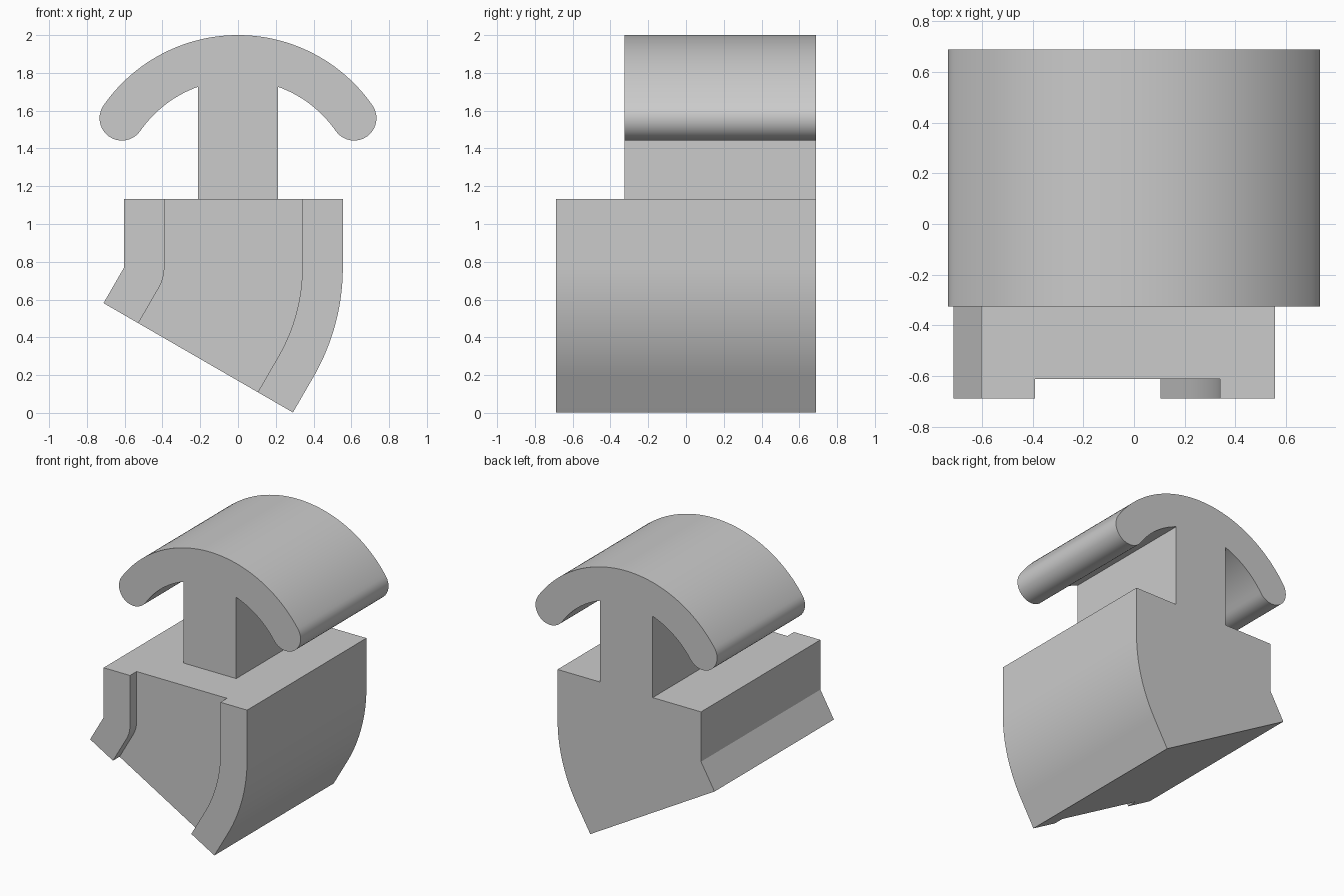
import bpy, bmesh
from math import sin, cos, radians, acos, degrees

cube = bpy.data.objects.get("Cube")
if cube:
    bpy.data.objects.remove(cube, do_unlink=True)

grey = bpy.data.materials.new("light_grey")
grey.use_nodes = True
colour = (0.6, 0.6, 0.6, 1)
grey.diffuse_color = colour
grey.node_tree.nodes["Principled BSDF"].inputs["Base Color"].default_value = colour

BACK, FRONT, STEM_FRONT = 0.688, -0.688, -0.325
DECK = 1.133


def finish(name, bm):
    """Turn a bmesh into a smooth object with sharp edges kept."""
    bmesh.ops.remove_doubles(bm, verts=bm.verts, dist=1e-5)
    bmesh.ops.recalc_face_normals(bm, faces=bm.faces)
    mesh = bpy.data.meshes.new(name)
    bm.to_mesh(mesh)
    bm.free()
    mesh.materials.append(grey)
    obj = bpy.data.objects.new(name, mesh)
    bpy.context.collection.objects.link(obj)
    bpy.ops.object.select_all(action="DESELECT")
    obj.select_set(True)
    bpy.context.view_layer.objects.active = obj
    bpy.ops.object.shade_smooth_by_angle(angle=radians(25))


def arc(cx, cz, r, a, b, n):
    """Points on an arc from angle a to b, in degrees."""
    steps = [radians(a + (b - a) * i / n) for i in range(n + 1)]
    return [(cx + r * cos(t), cz + r * sin(t)) for t in steps]


# Body: channelled section swept straight down, through a bend, then straight
PIVOT_X, PIVOT_Z, BEND, TAIL = -0.603, 0.77, 30, 0.218
WIDTH, LIP_L, LIP_R, CHANNEL = 1.158, 0.213, 0.943, -0.612
section = [(0, FRONT), (LIP_L, FRONT), (LIP_L, CHANNEL), (LIP_R, CHANNEL),
           (LIP_R, FRONT), (WIDTH, FRONT), (WIDTH, BACK), (0, BACK)]


def station(angle, along):
    """Section points turned by angle and moved along the sweep direction."""
    t = radians(angle)
    return [(PIVOT_X + r * cos(t) - along * sin(t), y,
             PIVOT_Z - r * sin(t) - along * cos(t)) for r, y in section]


bm = bmesh.new()
N = 24
stations = [station(0, PIVOT_Z - DECK)]
stations += [station(BEND * i / N, 0) for i in range(N + 1)]
stations.append(station(BEND, TAIL))
rings = [[bm.verts.new(p) for p in s] for s in stations]
for a, b in zip(rings, rings[1:]):
    for i in range(len(section)):
        j = (i + 1) % len(section)
        bm.faces.new((a[i], a[j], b[j], b[i]))
bm.faces.new(rings[0])
bm.faces.new(rings[-1])
finish("body", bm)

# Head: stem and curved cap with rounded tips, half outline mirrored
STEM, INNER, OUTER, END = 0.213, 0.63, 0.867, 34.8
mid, tip = (INNER + OUTER) / 2, (OUTER - INNER) / 2
e = radians(END)
half = [(STEM, DECK)]
half += arc(0, DECK, INNER, degrees(acos(STEM / INNER)), END, 16)
half += arc(mid * cos(e), DECK + mid * sin(e), tip, END - 180, END, 20)[1:]
half += arc(0, DECK, OUTER, END, 90, 32)[1:]
outline = half + [(-x, z) for x, z in reversed(half[:-1])]

bm = bmesh.new()
face = bm.faces.new([bm.verts.new((x, STEM_FRONT, z)) for x, z in outline])
new = bmesh.ops.extrude_face_region(bm, geom=[face])["geom"]
moved = [v for v in new if isinstance(v, bmesh.types.BMVert)]
bmesh.ops.translate(bm, verts=moved, vec=(0, BACK - STEM_FRONT, 0))
if not face.is_valid or len(bm.faces) == len(outline) + 1:
    bm.faces.new([v for v in bm.verts if v not in moved])
finish("stem_and_cap", bm)
